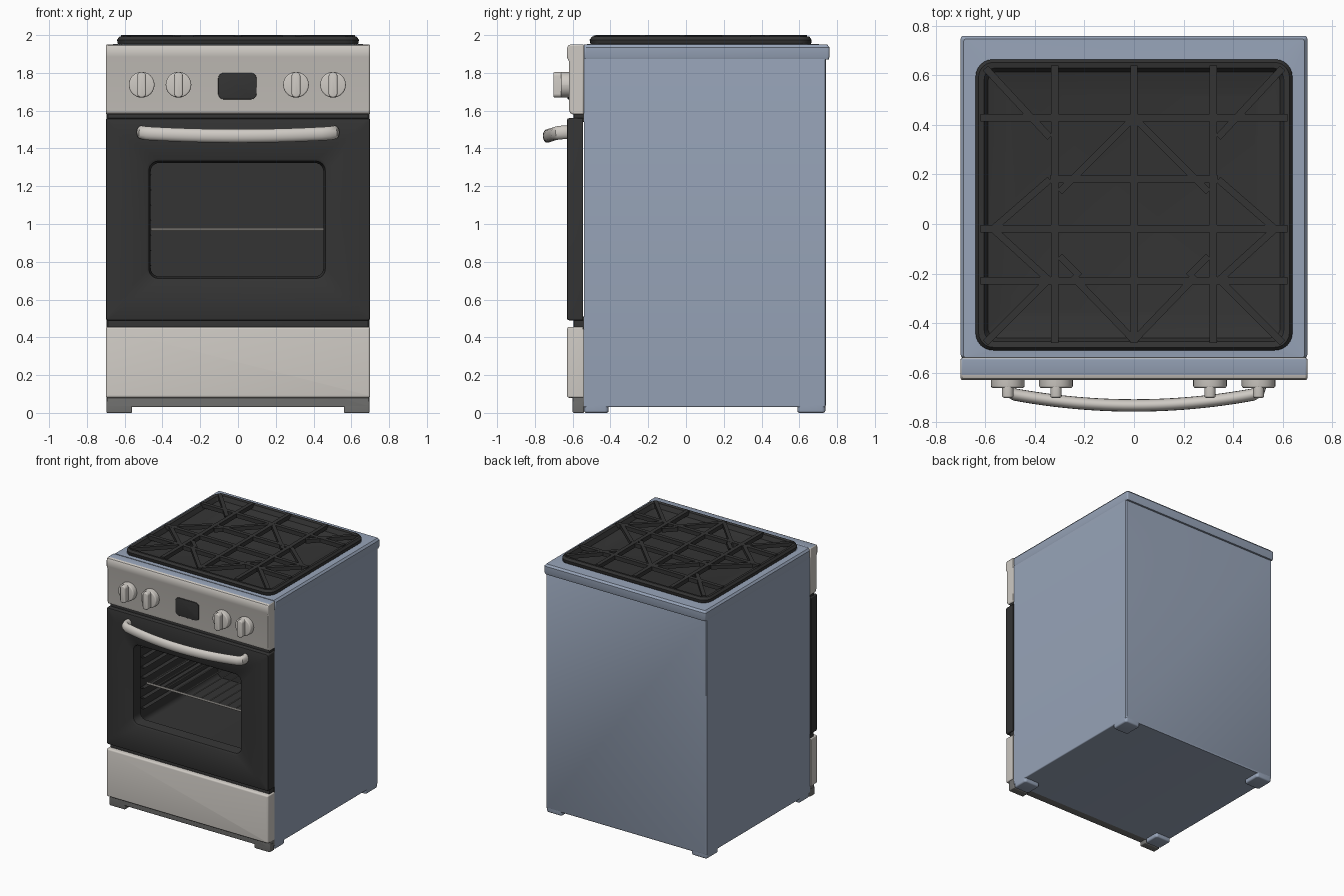
import bpy, bmesh, math
from mathutils import Vector

if "Cube" in bpy.data.objects:
    bpy.data.objects.remove(bpy.data.objects["Cube"])


def material(name, r, g, b):
    m = bpy.data.materials.new(name)
    m.diffuse_color = (r, g, b, 1)
    m.use_nodes = True
    m.node_tree.nodes["Principled BSDF"].inputs["Base Color"].default_value = m.diffuse_color
    return m


BLUE = material("blue_grey_enamel", 0.31, 0.37, 0.48)
LIGHT = material("light_warm_grey", 0.62, 0.59, 0.55)
DARK = material("charcoal", 0.034, 0.034, 0.034)
GREY = material("plinth_grey", 0.17, 0.17, 0.165)


def finish(name, bm, mats):
    bmesh.ops.recalc_face_normals(bm, faces=bm.faces)
    me = bpy.data.meshes.new(name)
    bm.to_mesh(me)
    bm.free()
    ob = bpy.data.objects.new(name, me)
    bpy.context.collection.objects.link(ob)
    for m in mats:
        me.materials.append(m)
    return ob


def add_loft(bm, loops, closed=False, second_from=99):
    """Skin a row of equal loops; segments from second_from on use material 1."""
    rings = [[bm.verts.new(p) for p in loop] for loop in loops]
    n = len(rings[0])
    pairs = list(zip(rings, rings[1:]))
    if closed:
        pairs.append((rings[-1], rings[0]))
    for k, (a, b) in enumerate(pairs):
        for i in range(n):
            j = (i + 1) % n
            f = bm.faces.new((a[i], a[j], b[j], b[i]))
            f.material_index = 1 if k >= second_from else 0
    if not closed:
        bm.faces.new(rings[0])
        bm.faces.new(rings[-1]).material_index = 1 if len(loops) > second_from else 0


def rr(axis, t, u0, u1, v0, v1, r, seg=6):
    """Rounded rectangle across axis 'y' (u=x, v=z) or 'z' (u=x, v=y)."""
    pts = []
    corners = ((u1 - r, v1 - r), (u0 + r, v1 - r), (u0 + r, v0 + r), (u1 - r, v0 + r))
    for q, (cu, cv) in enumerate(corners):
        for i in range(seg + 1):
            a = math.pi / 2 * (q + i / seg)
            u, v = cu + r * math.cos(a), cv + r * math.sin(a)
            pts.append((u, t, v) if axis == 'y' else (u, v, t))
    return pts


def loft(name, loops, *mats, **kw):
    bm = bmesh.new()
    add_loft(bm, loops, **kw)
    return finish(name, bm, mats)


def slab(name, axis, t0, t1, u0, u1, v0, v1, r, b, mat):
    """Rounded slab whose t1 end has a soft bevel b."""
    loops = [rr(axis, t0, u0, u1, v0, v1, r)]
    s = 1 if t1 > t0 else -1
    for i in range(4):
        a = math.pi / 2 * i / 3
        d = b * (1 - math.cos(a))
        loops.append(rr(axis, t1 - s * b * (1 - math.sin(a)),
                        u0 + d, u1 - d, v0 + d, v1 - d, max(r - d, 0.002)))
    return loft(name, loops, mat)


def add_bar(bm, pts, a, b, n=8):
    """Sweep an elliptical (or, for n=4, rectangular) section along a path."""
    pts = [Vector(p) for p in pts]
    k, off = (math.sqrt(2), math.pi / 4) if n == 4 else (1, 0)
    loops = []
    for i, p in enumerate(pts):
        t = (pts[min(i + 1, len(pts) - 1)] - pts[max(i - 1, 0)]).normalized()
        side = t.cross(Vector((0, 0, 1))).normalized()
        up = side.cross(t)
        loops.append([p + side * a * k * math.cos(off + math.tau * j / n)
                      + up * b * k * math.sin(off + math.tau * j / n) for j in range(n)])
    add_loft(bm, loops)


# Body shell with hollow oven cavity
loft("body", [rr('y', 0.74, -.69, .69, .04, 1.87, .004),
              rr('y', 0.735, -.696, .696, .03, 1.88, .008),
              rr('y', -.54, -.696, .696, .03, 1.88, .008),
              rr('y', -.54, -.49, .49, .66, 1.38, .04),
              rr('y', .45, -.49, .49, .66, 1.38, .04)],
     BLUE, DARK, second_from=2)

# Top deck with sunken well
loft("top_deck", [rr('z', 1.87, -.695, .695, -.54, .755, .012),
                  rr('z', 1.885, -.70, .70, -.54, .76, .012),
                  rr('z', 1.935, -.70, .70, -.54, .76, .012),
                  rr('z', 1.95, -.688, .688, -.54, .748, .01),
                  rr('z', 1.953, -.64, .64, -.51, .665, .07),
                  rr('z', 1.915, -.60, .60, -.47, .625, .05)], BLUE)

# Hob tray and raised grate rim
loft("hob_tray", [rr('z', 1.922, -.62, .62, -.49, .645, .06),
                  rr('z', 1.958, -.638, .638, -.507, .663, .07),
                  rr('z', 1.975, -.64, .64, -.51, .665, .07),
                  rr('z', 1.992, -.628, .628, -.498, .653, .06),
                  rr('z', 1.988, -.605, .605, -.475, .63, .045),
                  rr('z', 1.955, -.59, .59, -.46, .615, .04),
                  rr('z', 1.93, -.50, .50, -.37, .525, .04)], DARK)

# Pan supports
bm = bmesh.new()
ZG = 1.984
for x in (-.32, 0, .32):
    add_bar(bm, [(x, -.48, ZG), (x, .64, ZG)], .015, .016, 4)
for y, w in ((.43, .62), (.18, .34), (-.02, .62), (-.23, .62)):
    add_bar(bm, [(-w, y, ZG), (w, y, ZG)], .015, .0155, 4)
for s in (-1, 1):
    for x0, y0, x1, y1 in ((.60, .63, .34, .35), (.0, .43, .30, .13),
                           (.57, -.02, .34, .18), (.57, -.02, .34, -.23),
                           (.60, -.48, .34, -.22), (0, -.47, .25, -.21),
                           (.30, -.13, .22, -.21)):
        add_bar(bm, [(s * x0, y0, ZG), (s * x1, y1, ZG)], .014, .015, 4)
finish("pan_supports", bm, [DARK])

# Control panel: side profile run across the width, blue on top
prof = [(-.54, 1.58), (-.60, 1.58), (-.614, 1.588), (-.62, 1.605), (-.62, 1.86),
        (-.631, 1.885), (-.631, 1.93), (-.624, 1.945), (-.61, 1.951), (-.54, 1.951)]
ob = loft("control_panel", [[(x, y, z) for y, z in prof] for x in (-.70, .70)], LIGHT, BLUE)
for p in ob.data.polygons:
    p.material_index = 1 if p.normal.z > 0.95 else 0
bev = ob.modifiers.new("soft_edges", 'BEVEL')
bev.width, bev.segments, bev.limit_method = .008, 2, 'ANGLE'
bev.angle_limit = math.radians(60)

# Clock display
slab("clock_display", 'y', -.60, -.627, -.105, .098, 1.66, 1.80, .03, .003, DARK)

# Knobs with grips
for i, x in enumerate((-.51, -.315, .307, .503)):
    z, r = 1.737, .068
    slab(f"knob_{i + 1}", 'y', -.61, -.662, x - r, x + r, z - r, z + r, r - .0005, .008, LIGHT)
    slab(f"knob_grip_{i + 1}", 'y', -.65, -.702, x - .023, x + .023, z - .067, z + .067,
         .02, .008, LIGHT)

# Oven door with sloped see-through window
door = [(-.545, -.70, .70, .49, 1.56, .01), (-.618, -.70, .70, .49, 1.56, .01),
        (-.627, -.697, .697, .493, 1.557, .01), (-.63, -.688, .688, .502, 1.548, .01),
        (-.63, -.485, .475, .70, 1.345, .055), (-.622, -.472, .462, .712, 1.333, .05),
        (-.545, -.462, .452, .722, 1.323, .045)]
loft("oven_door", [rr('y', *d) for d in door], DARK, closed=True)

# Bowed door handle with its two ends turned into the door
path = [(-.505, -.62, 1.485), (-.512, -.65, 1.485), (-.505, -.675, 1.483)]
path += [(x, -.733 + .19 * x * x, 1.466 + .06 * x * x)
         for x in [-.48 + .96 * i / 24 for i in range(25)]]
path += [(-x, y, z) for x, y, z in reversed(path[:3])]
bm = bmesh.new()
add_bar(bm, path, .025, .036, 16)
finish("door_handle", bm, [LIGHT])

# Drawer, dark gap strips, plinth
slab("drawer", 'y', -.545, -.63, -.70, .70, .08, .455, .01, .012, LIGHT)
for name, z0, z1 in (("upper_gap", 1.54, 1.60), ("lower_gap", .44, .51)):
    slab(name, 'y', -.535, -.595, -.69, .69, z0, z1, .004, .003, DARK)
slab("plinth", 'y', -.535, -.60, -.694, .694, .03, .445, .006, .006, GREY)

# Feet
for s, side in ((-1, "left"), (1, "right")):
    u0, u1 = sorted((s * .56, s * .696))
    slab("front_foot_" + side, 'z', .06, 0, u0, u1, -.60, -.54, .008, .006, GREY)
    slab("front_pad_" + side, 'z', .06, 0, u0, u1, -.54, -.41, .02, .012, BLUE)
    slab("back_foot_" + side, 'z', .06, 0, u0, u1, .59, .738, .02, .012, BLUE)

# Oven shelf: pale front wire, dark grid
bm = bmesh.new()
add_bar(bm, [(-.46, -.47, .97), (.46, -.47, .97)], .008, .008)
finish("shelf_front_wire", bm, [LIGHT])
bm = bmesh.new()
add_bar(bm, [(-.46, .40, .97), (.46, .40, .97)], .007, .007)
for i in range(13):
    x = -.45 + .075 * i
    add_bar(bm, [(x, -.47, .97), (x, .40, .97)], .005, .005, 6)
finish("shelf_wires", bm, [GREY])

# Shelf rails on the cavity sides
bm = bmesh.new()
for s in (-1, 1):
    for i in range(7):
        z = .78 + .08 * i
        add_bar(bm, [(s * .475, -.50, z), (s * .475, .43, z)], .018, .007, 6)
finish("shelf_rails", bm, [DARK])

# Smooth shading with sharp edges kept
bpy.ops.object.select_all(action='SELECT')
bpy.context.view_layer.objects.active = bpy.data.objects["body"]
bpy.ops.object.shade_smooth_by_angle(angle=math.radians(35))
